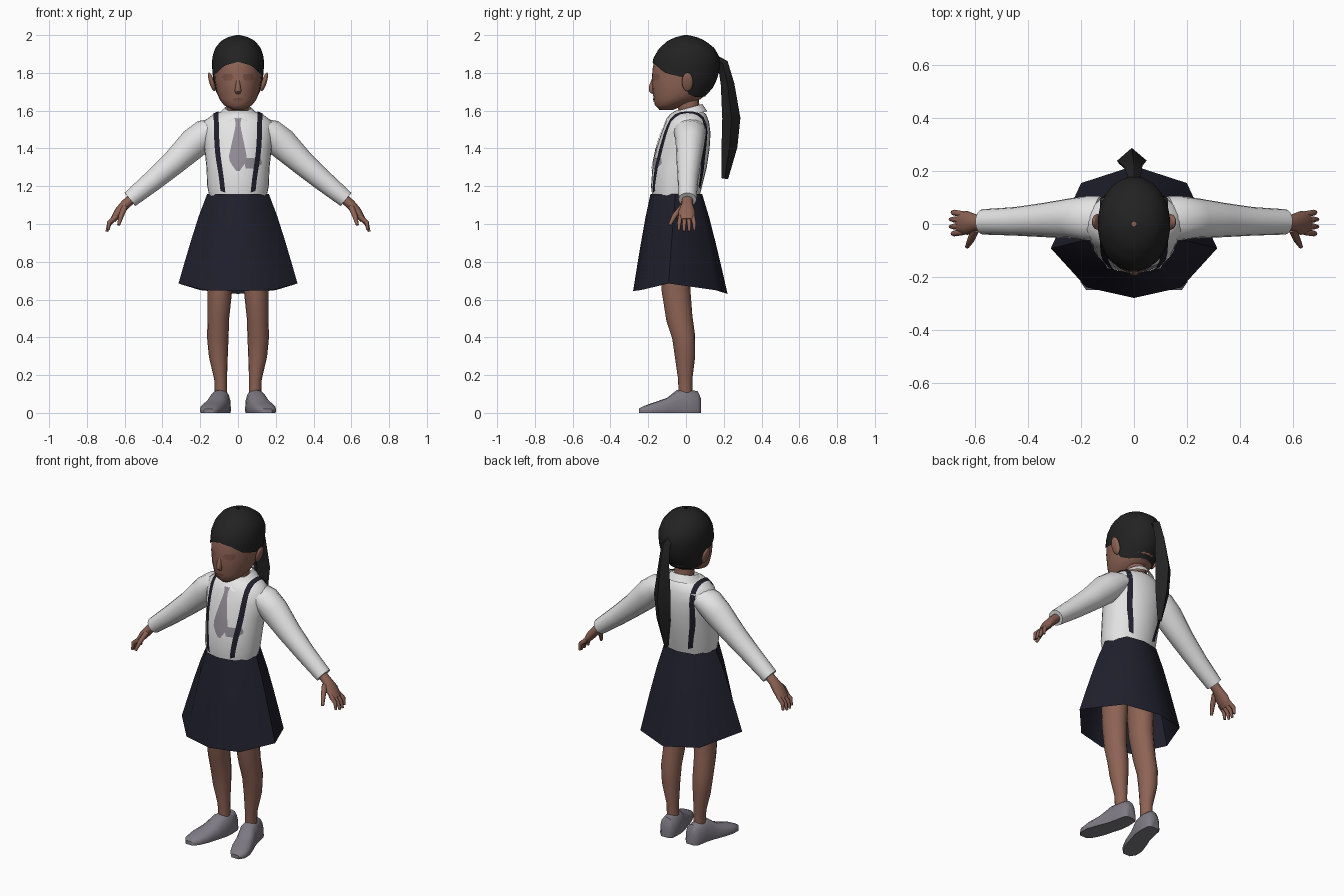
import bpy, bmesh, math
from mathutils import Vector
from mathutils.bvhtree import BVHTree

cube = bpy.data.objects.get("Cube")
if cube:
    bpy.data.objects.remove(cube, do_unlink=True)

X, Y, Z = Vector((1, 0, 0)), Vector((0, 1, 0)), Vector((0, 0, 1))
SIDES = ((1, "left"), (-1, "right"))
parts = []


def material(name, red, green, blue):
    mat = bpy.data.materials.new(name)
    mat.use_nodes = True
    mat.diffuse_color = (red, green, blue, 1)
    mat.node_tree.nodes["Principled BSDF"].inputs["Base Color"].default_value = (red, green, blue, 1)
    return mat


skin = material("brown skin", 0.27, 0.125, 0.09)
dark_skin = material("darker skin", 0.2, 0.085, 0.06)
black = material("black hair", 0.016, 0.016, 0.017)
white = material("white cotton", 0.78, 0.78, 0.78)
navy = material("navy cloth", 0.014, 0.014, 0.026)
mauve = material("mauve grey tie", 0.29, 0.26, 0.3)
grey = material("grey shoe", 0.21, 0.195, 0.23)


def loft(name, rings, mat, closed=True, cap=True, recalc=True):
    """Join successive rows of points with quads; return the object and a ray tree."""
    bm = bmesh.new()
    rows = [[bm.verts.new(p) for p in ring] for ring in rings]
    n = len(rows[0])
    for a, b in zip(rows, rows[1:]):
        for i in range(n if closed else n - 1):
            j = (i + 1) % n
            bm.faces.new((a[i], b[i], b[j], a[j]))
    if cap:
        bm.faces.new(rows[0])
        bm.faces.new(rows[-1])
    if recalc:
        bmesh.ops.recalc_face_normals(bm, faces=bm.faces[:])
    tree = BVHTree.FromBMesh(bm)
    mesh = bpy.data.meshes.new(name)
    bm.to_mesh(mesh)
    bm.free()
    mesh.materials.append(mat)
    obj = bpy.data.objects.new(name, mesh)
    bpy.context.collection.objects.link(obj)
    parts.append(obj)
    return obj, tree


def ellipse(center, u, v, n):
    angles = [math.tau * i / n for i in range(n)]
    return [Vector(center) + u * math.cos(a) + v * math.sin(a) for a in angles]


def stack(name, levels, mat, n=24):
    """Level ellipses given as height, half width, front and back."""
    return loft(name, [ellipse((0, (f + b) / 2, z), X * w, Y * (b - f) / 2, n)
                       for z, w, f, b in levels], mat)


def tube(name, path, mat, n=12, ref=Y, side=1):
    """Elliptical tube; each path entry is x, y, z, radius across, radius along ref."""
    pts = [Vector((side * p[0], p[1], p[2])) for p in path]
    rings = []
    for i, p in enumerate(path):
        t = (pts[min(i + 1, len(pts) - 1)] - pts[max(i - 1, 0)]).normalized()
        u = (ref - t * ref.dot(t)).normalized()
        rings.append(ellipse(pts[i], t.cross(u) * p[3], u * p[4], n))
    return loft(name, rings, mat)


def ball(name, center, radii, mat, turn=0):
    bpy.ops.mesh.primitive_uv_sphere_add(segments=14, ring_count=8, location=center)
    obj = bpy.context.object
    obj.name = name
    obj.scale = radii
    obj.rotation_euler.y = turn
    obj.data.materials.append(mat)
    parts.append(obj)


def mix(a, b, t):
    return a + (b - a) * t


def lookup(table, key):
    """Linear interpolation in a table sorted by its first column."""
    for a, b in zip(table, table[1:]):
        if key <= b[0]:
            t = max(0, (key - a[0]) / (b[0] - a[0]))
            return [mix(p, q, t) for p, q in zip(a, b)]
    return table[-1]


def patch(name, rows, tree, mat, lift=0.005, steps=10, cols=5):
    """Thin plate laid on the front of a surface; rows are height, x from, x to."""
    rows = sorted(rows)
    grid = []
    for i in range(steps + 1):
        z, x0, x1 = lookup(rows, mix(rows[-1][0], rows[0][0], i / steps))
        line = []
        for c in range(cols + 1):
            x = mix(x0, x1, c / cols)
            line.append(tree.ray_cast(Vector((x, -1, z)), Y)[0] - Y * lift)
        grid.append(line)
    return loft(name, grid, mat, closed=False, cap=False, recalc=False)


# Shirt body
_, torso = stack("shirt_body", [
    (1.14, .15, -.178, .07), (1.2, .163, -.185, .085), (1.3, .167, -.178, .11),
    (1.4, .178, -.157, .125), (1.48, .19, -.132, .13), (1.54, .185, -.108, .122),
    (1.578, .135, -.088, .108), (1.6, .075, -.055, .085)], white, 32)

# Collar with two points and a notch at the front
inner, outer = [], []
for i in range(32):
    a = math.tau * i / 32
    fold = abs(math.remainder(a, math.tau))
    tip = max(0, 1 - abs(fold - .4) / .35)
    x, y = math.sin(a), -math.cos(a)
    inner.append((x * .068, .012 + y * .075, 1.615 + y * .02))
    outer.append((x * (.108 + .01 * tip), .005 + y * (.108 + .012 * tip), 1.578 + y * .018 - .02 * tip))
loft("collar", [inner, outer], white, cap=False)

# Tie and its loose end
patch("tie", [(1.56, -.018, .018), (1.525, -.011, .011), (1.36, -.048, .046),
              (1.33, -.045, .043), (1.28, -.008, .008)], torso, mauve)
patch("tie_end", [(1.35, .04, .12), (1.32, .035, .128), (1.295, .04, .1)], torso, mauve, .004)

# Braces run from the back waist over the shoulder to the front waist
for s, label in SIDES:
    grid = []
    for i in range(45):
        t = i / 44
        angle = math.radians(mix(230, -41, t))
        ray = Vector((0, -math.cos(angle), math.sin(angle)))
        mid = s * (.08 + .036 * math.sin(math.pi * t))
        line = []
        for dx in (-.013, 0, .013):
            hit = torso.ray_cast(Vector((mid + dx, -.02, 1.3)), ray)[0]
            line.append(hit + ray * .007)
        grid.append(line)
    loft(label + "_brace", grid, navy, closed=False, cap=False, recalc=False)

# Eight-sided flared skirt, open below
waist = [(0, -.188), (.1, -.168), (.163, -.055), (.105, .065), (0, .085)]
hem = [(0, -.28, .645), (.18, -.24, .65), (.315, -.092, .685), (.2, .155, .65), (0, .22, .63)]
half = []
for t in (0, .25, .5, .75, 1):
    flare = t ** .88
    half.append([Vector((mix(w[0], h[0], flare), mix(w[1], h[1], flare), mix(1.16, h[2], t)))
                 for w, h in zip(waist, hem)])
loft("skirt", [r + [Vector((-p.x, p.y, p.z)) for p in r[3:0:-1]] for r in half], navy, cap=False)

# Neck and head
tube("neck", [(0, .02, 1.56, .055, .055), (0, .005, 1.72, .055, .06)], skin, 16)
HEAD = [(1.603, .03, -.14, -.07), (1.63, .075, -.165, -.01), (1.66, .098, -.17, .075),
        (1.7, .114, -.178, .125), (1.76, .124, -.182, .155), (1.82, .13, -.177, .172),
        (1.88, .13, -.165, .172), (1.93, .115, -.135, .145), (1.97, .082, -.09, .095),
        (1.99, .045, -.045, .05), (2, .002, -.002, .002)]
_, face = stack("head", HEAD[:8], skin)
tube("nose", [(0, -.174, 1.765, .008, .008), (0, -.183, 1.73, .013, .013),
              (0, -.184, 1.705, .018, .014), (0, -.175, 1.692, .012, .006)], skin, 10)
patch("lips", [(1.668, -.014, .014), (1.658, -.032, .032), (1.645, -.015, .015)], face, dark_skin)
for s, label in SIDES:
    patch(label + "_eye_area", [(1.795, s * .055 - .022, s * .055 + .022),
                                (1.778, s * .055 - .032, s * .055 + .032),
                                (1.76, s * .055 - .018, s * .055 + .018)], face, dark_skin, .003)
    ball(label + "_ear", (s * .139, .008, 1.752), (.014, .03, .052), skin, s * .3)

# Hair shell from the crown down to the hairline
HAIRLINE = [(0, 1.858), (30, 1.84), (55, 1.8), (90, 1.775), (104, 1.69), (130, 1.672), (180, 1.675)]
rings = []
for k in range(13):
    ring = []
    for i in range(40):
        a = math.tau * i / 40
        low = lookup(HAIRLINE, abs(math.degrees(math.remainder(a, math.tau))))[1]
        z = mix(2, low, (k / 12) ** 1.8)
        _, w, f, b = lookup(HEAD, z)
        ring.append((math.sin(a) * (w + .007), (f + b) / 2 - math.cos(a) * ((b - f) / 2 + .007), z))
    rings.append(ring)
hair, _ = loft("hair", rings, black, cap=False)

# Ponytail
tube("ponytail", [(0, .15, 1.875, .022, .022), (0, .195, 1.85, .028, .028),
                  (-.004, .22, 1.74, .036, .036), (-.008, .24, 1.56, .056, .048),
                  (-.01, .23, 1.41, .048, .042), (-.012, .205, 1.24, .014, .018)],
     black, 4, Vector((0, 1, .4)))

for s, label in SIDES:
    # Sleeve, palm and fingers
    tube(label + "_sleeve", [(.13, .02, 1.5, .06, .085), (.17, .022, 1.483, .075, .085),
                             (.23, .022, 1.43, .082, .077), (.34, .015, 1.325, .066, .065),
                             (.45, .01, 1.23, .056, .054), (.572, .008, 1.13, .045, .048)],
         white, 16, side=s)
    tube(label + "_hand", [(.55, .008, 1.145, .026, .028), (.595, .006, 1.105, .026, .03),
                           (.63, .004, 1.065, .025, .045), (.662, .004, 1.02, .016, .043)],
         skin, side=s)
    for k, name in enumerate(("little", "ring", "middle", "index")):
        y = .036 - .022 * k
        reach = -.008 if name in ("little", "index") else 0
        tube(f"{label}_{name}_finger", [(.645, y, 1.04, .013, .012),
                                        (.682, y * 1.2, 1 - reach, .012, .011),
                                        (.695 + reach, y * 1.25, .96 - reach, .007, .007)],
             skin, 8, side=s)
    tube(label + "_thumb", [(.6, -.02, 1.09, .016, .016), (.618, -.06, 1.045, .014, .014),
                            (.632, -.086, .995, .008, .008)], skin, 8, side=s)

    # Leg
    tube(label + "_leg", [(.08, -.04, 1.02, .07, .085), (.092, -.055, .8, .07, .083),
                          (.096, -.053, .65, .065, .076), (.104, -.035, .5, .057, .07),
                          (.107, -.012, .4, .057, .061), (.104, -.005, .3, .05, .054),
                          (.092, -.004, .18, .034, .038), (.09, -.003, .09, .032, .036)],
         skin, 16, side=s)

    # Shoe with a flat sole: y, x, half width, height
    rings = []
    for y, x, w, h in ((.08, .085, .028, .075), (.062, .086, .045, .115), (0, .09, .053, .125),
                       (-.05, .1, .057, .12), (-.1, .118, .06, .08), (-.17, .14, .062, .055),
                       (-.22, .152, .05, .038), (-.25, .155, .026, .022)):
        ring = []
        for i in range(16):
            c, d = math.cos(math.tau * i / 16), math.sin(math.tau * i / 16)
            wide = math.copysign(abs(c) ** .8, c) * w
            ring.append((s * (x + wide), y, max(d, 0) ** .8 * h + (.012 if d > -.01 else 0)
                         * (1 - max(d, 0))))
        rings.append(ring)
    loft(label + "_shoe", rings, grey)

# Smooth shading with sharp creases kept
bpy.ops.object.select_all(action='DESELECT')
for obj in parts:
    obj.select_set(True)
bpy.context.view_layer.objects.active = parts[0]
bpy.ops.object.shade_smooth_by_angle(angle=math.radians(50))
